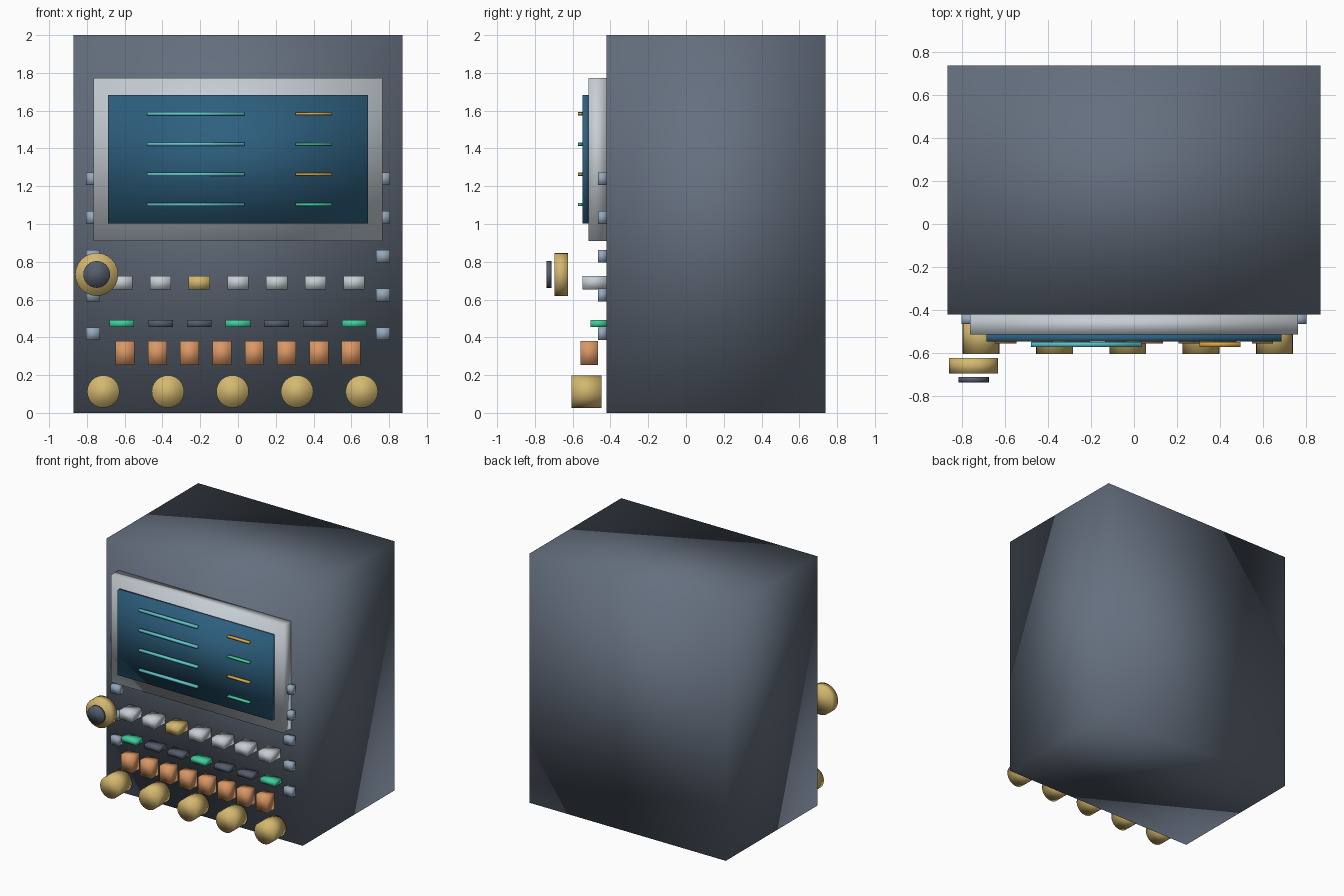
import bpy
import bmesh
from mathutils import Matrix, Vector

cube = bpy.data.objects.get("Cube")
if cube:
    bpy.data.objects.remove(cube, do_unlink=True)


def material(name, rgb):
    mat = bpy.data.materials.new(name)
    mat.use_nodes = True
    mat.diffuse_color = (*rgb, 1)
    mat.node_tree.nodes["Principled BSDF"].inputs["Base Color"].default_value = (*rgb, 1)
    return mat


SLATE = material("slate", (0.13, 0.16, 0.21))
SILVER = material("silver", (0.57, 0.62, 0.66))
SCREEN = material("screen blue", (0.027, 0.115, 0.21))
TEAL = material("teal", (0.11, 0.56, 0.60))
AMBER = material("amber", (0.72, 0.40, 0.06))
GREEN = material("green", (0.05, 0.62, 0.33))
STEEL = material("steel blue", (0.30, 0.39, 0.50))
COPPER = material("copper", (0.70, 0.31, 0.13))
GOLD = material("gold", (0.66, 0.48, 0.16))
DARK = material("dark grey", (0.09, 0.11, 0.15))


def finish(bm, name, mat):
    mesh = bpy.data.meshes.new(name)
    for face in bm.faces:
        face.smooth = True
    bm.to_mesh(mesh)
    bm.free()
    mesh.materials.append(mat)
    obj = bpy.data.objects.new(name, mesh)
    bpy.context.collection.objects.link(obj)
    return obj


def box(name, mat, x, z, width, height, front, back):
    """Box centred on x and z, reaching from front to back along y."""
    bm = bmesh.new()
    bmesh.ops.create_cube(bm, size=1)
    bmesh.ops.scale(bm, vec=Vector((width, back - front, height)), verts=bm.verts)
    bmesh.ops.translate(bm, vec=Vector((x, (front + back) / 2, z)), verts=bm.verts)
    return finish(bm, name, mat)


def disc(name, mat, x, z, radius, front, back, sides=24):
    """Cylinder whose axis runs along y."""
    bm = bmesh.new()
    bmesh.ops.create_cone(bm, cap_ends=True, segments=sides, radius1=radius,
                          radius2=radius, depth=back - front)
    bmesh.ops.rotate(bm, cent=(0, 0, 0), matrix=Matrix.Rotation(1.570796, 3, "X"),
                     verts=bm.verts)
    bmesh.ops.translate(bm, vec=Vector((x, (front + back) / 2, z)), verts=bm.verts)
    return finish(bm, name, mat)


FACE = -0.422  # front plane of the cabinet

# Cabinet, bezel and screen
box("cabinet", SLATE, 0, 1, 1.74, 2, FACE, 0.738)
box("screen_bezel", SILVER, 0, 1.342, 1.528, 0.862, -0.516, FACE)
box("screen", SCREEN, 0, 1.342, 1.374, 0.68, -0.548, -0.516)

# Readout bars on the screen
for i in range(4):
    z = 1.583 - i * 0.16
    box(f"long_readout_{i + 1}", TEAL, -0.223, z, 0.516, 0.018, -0.573, -0.549)
    box(f"short_readout_{i + 1}", GREEN if i % 2 else AMBER, 0.401, z, 0.192, 0.014,
        -0.573, -0.549)

# Tabs down both sides
for side, sign in (("left", 1), ("right", -1)):
    for i in range(5):
        box(f"{side}_tab_{i + 1}", STEEL, sign * 0.768, 1.239 - i * 0.205,
            0.073, 0.067, -0.467, FACE)

# Row of keys and row of indicator lamps
for i in range(7):
    x = (i - 3) * 0.205
    box(f"key_{i + 1}", GOLD if i == 2 else SILVER, x, 0.689, 0.112, 0.07, -0.548, FACE)
    box(f"indicator_{i + 1}", DARK if i % 3 else GREEN, x, 0.472, 0.13, 0.037,
        -0.506, FACE)

# Copper push buttons
for i in range(8):
    box(f"button_{i + 1}", COPPER, -0.598 + i * 0.171, 0.317, 0.1, 0.128, -0.558, -0.466)

# Bottom row of knobs
for i in range(5):
    disc(f"knob_{i + 1}", GOLD, -0.713 + i * 0.342, 0.113, 0.086, -0.607, -0.448)

# Large dial with its cap
disc("main_dial", GOLD, -0.748, 0.733, 0.114, -0.697, -0.625)
disc("main_dial_cap", DARK, -0.748, 0.733, 0.071, -0.738, -0.713)
